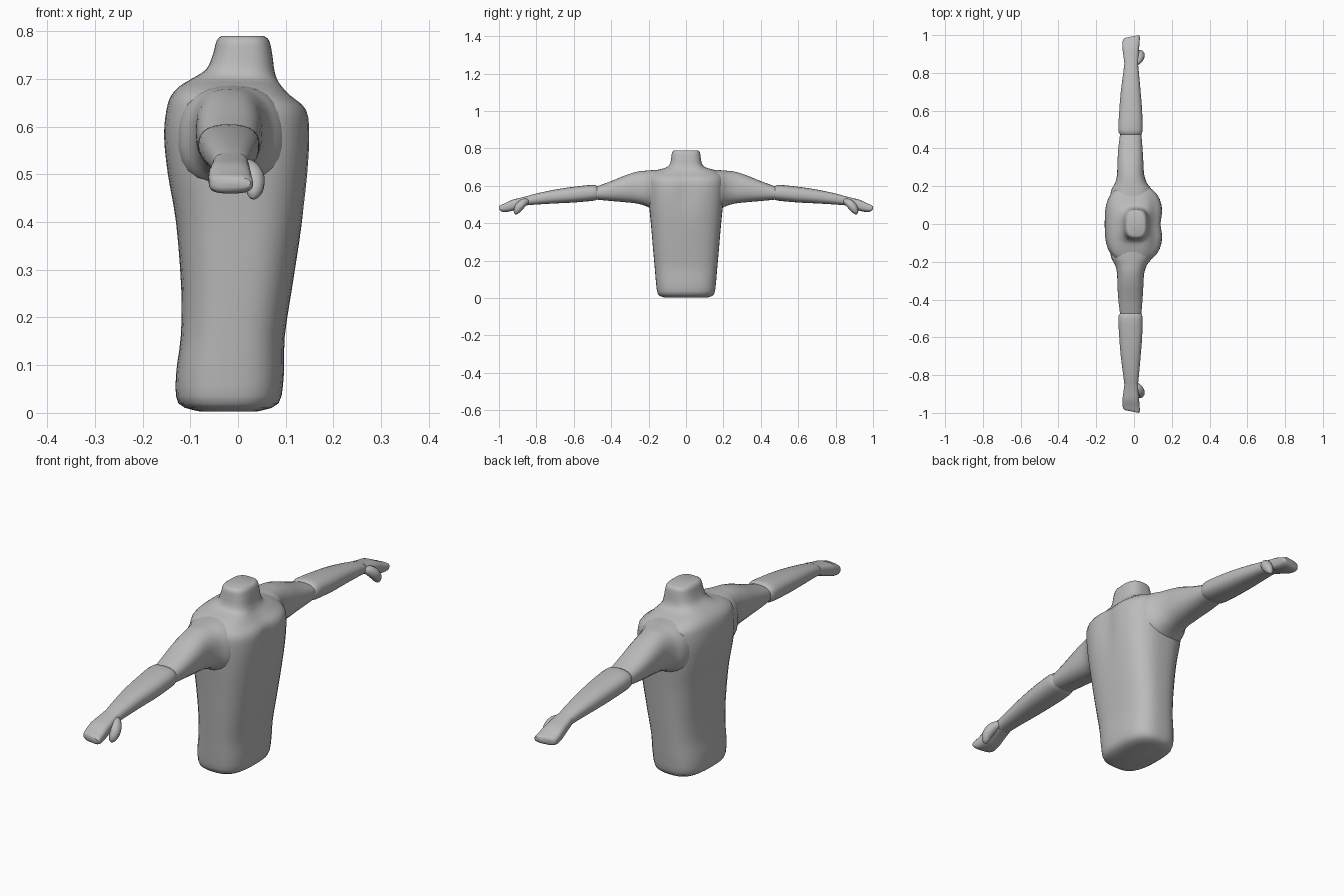
import bpy, bmesh, math
from mathutils import Vector

if "Cube" in bpy.data.objects:
    bpy.data.objects.remove(bpy.data.objects["Cube"])

skin = bpy.data.materials.new("plain grey")
skin.diffuse_color = (0.5, 0.5, 0.5, 1)
skin.use_nodes = True
skin.node_tree.nodes["Principled BSDF"].inputs["Base Color"].default_value = skin.diffuse_color


def refine(rows, steps):
    """Catmull-Rom interpolation of section rows."""
    out = []
    for i in range(len(rows) - 1):
        p0, p1, p2, p3 = (rows[max(0, min(len(rows) - 1, i + k))] for k in (-1, 0, 1, 2))
        for s in range(steps):
            t = s / steps
            out.append([0.5 * (2 * b + (c - a) * t + (2 * a - 5 * b + 4 * c - d) * t * t
                               + (3 * b - a - 3 * c + d) * t ** 3)
                        for a, b, c, d in zip(p0, p1, p2, p3)])
    return out + [list(rows[-1])]


def outline(n, power):
    """Unit superellipse."""
    pts = []
    for i in range(n):
        a = 2 * math.pi * i / n
        c, s = math.cos(a), math.sin(a)
        r = (abs(c) ** power + abs(s) ** power) ** (-1 / power)
        pts.append((r * c, r * s))
    return pts


def loft(name, rings, angle=50):
    bm = bmesh.new()
    rows = [[bm.verts.new(p) for p in ring] for ring in rings]
    n = len(rows[0])
    for a, b in zip(rows, rows[1:]):
        for i in range(n):
            bm.faces.new((a[i], a[(i + 1) % n], b[(i + 1) % n], b[i]))
    bm.faces.new(rows[0])
    bm.faces.new(rows[-1])
    bmesh.ops.recalc_face_normals(bm, faces=bm.faces)
    mesh = bpy.data.meshes.new(name)
    bm.to_mesh(mesh)
    bm.free()
    mesh.materials.append(skin)
    obj = bpy.data.objects.new(name, mesh)
    bpy.context.collection.objects.link(obj)
    bpy.ops.object.select_all(action='DESELECT')
    obj.select_set(True)
    bpy.context.view_layer.objects.active = obj
    bpy.ops.object.shade_smooth_by_angle(angle=math.radians(angle))
    return obj


# Torso and neck: height, back x, chest x, half width
torso = [(0.003, -0.08, 0.04, 0.115), (0.02, -0.125, 0.085, 0.15), (0.08, -0.13, 0.096, 0.16),
         (0.16, -0.12, 0.098, 0.167), (0.26, -0.119, 0.113, 0.176), (0.40, -0.13, 0.135, 0.188),
         (0.50, -0.147, 0.148, 0.198), (0.58, -0.155, 0.153, 0.203), (0.635, -0.15, 0.146, 0.203),
         (0.665, -0.14, 0.113, 0.19), (0.685, -0.122, 0.094, 0.15), (0.70, -0.098, 0.085, 0.102),
         (0.72, -0.067, 0.078, 0.085), (0.75, -0.053, 0.073, 0.079), (0.78, -0.045, 0.066, 0.074),
         (0.79, -0.035, 0.055, 0.062)]
rings = []
for z, x0, x1, hy in refine(torso, 3):
    ring = []
    for u, v in outline(40, 2.9):
        x, y = (x0 + x1) / 2 + u * (x1 - x0) / 2, v * hy
        if u > 0:  # groove between the chest halves
            x -= 0.014 * math.exp(-(y / 0.045) ** 2 - ((z - 0.57) / 0.11) ** 2)
        ring.append((x, y, z))
    rings.append(ring)
loft("torso", rings)

# Arms: distance out, back x, front x, underside z, upper z
upper_arm = [(0.12, -0.13, 0.11, 0.46, 0.688), (0.18, -0.12, 0.095, 0.475, 0.684),
             (0.215, -0.101, 0.07, 0.492, 0.681), (0.26, -0.09, 0.054, 0.505, 0.676),
             (0.32, -0.088, 0.05, 0.512, 0.658), (0.40, -0.083, 0.045, 0.519, 0.625),
             (0.475, -0.074, 0.039, 0.526, 0.598)]
forearm = [(0.475, -0.074, 0.039, 0.526, 0.598), (0.50, -0.083, 0.045, 0.52, 0.605),
           (0.60, -0.078, 0.043, 0.511, 0.595), (0.70, -0.07, 0.035, 0.506, 0.58),
           (0.80, -0.057, 0.026, 0.50, 0.559), (0.85, -0.051, 0.021, 0.496, 0.545)]
hand = [(0.85, -0.051, 0.021, 0.496, 0.545), (0.89, -0.056, 0.024, 0.482, 0.535),
        (0.93, -0.061, 0.027, 0.466, 0.525), (0.965, -0.061, 0.03, 0.46, 0.508),
        (0.985, -0.056, 0.031, 0.463, 0.499), (0.993, -0.045, 0.026, 0.472, 0.493)]
# Thumb: centre x, y, z and radius
thumb = [(0.008, 0.845, 0.52, 0.012), (0.022, 0.865, 0.512, 0.02), (0.032, 0.885, 0.495, 0.023),
         (0.035, 0.90, 0.475, 0.02), (0.032, 0.908, 0.458, 0.014), (0.029, 0.91, 0.449, 0.005)]

for side, label in ((1, "left"), (-1, "right")):
    for part, rows, power in (("upper_arm", upper_arm, 2.5), ("forearm", forearm, 2.5),
                              ("hand", hand, 3.2)):
        rings = []
        for y, x0, x1, z0, z1 in refine(rows, 3):
            ring = []
            for u, v in outline(28, power):
                # fingertips slant forward
                tip = 0.007 * u * max(0, (y - 0.93) / 0.063)
                ring.append(((x0 + x1) / 2 + u * (x1 - x0) / 2, side * (y + tip),
                             (z0 + z1) / 2 + v * (z1 - z0) / 2))
            rings.append(ring)
        loft(label + "_" + part, rings)

    # Thumb hangs down in front of the palm
    pts = refine(thumb, 3)
    rings = []
    for i, (x, y, z, r) in enumerate(pts):
        a, b = pts[max(0, i - 1)], pts[min(len(pts) - 1, i + 1)]
        d = Vector((b[0] - a[0], b[1] - a[1], b[2] - a[2])).normalized()
        e = d.cross(Vector((1, 0, 0))).normalized()
        f = d.cross(e)
        ring = [Vector((x, y, z)) + r * (math.cos(k * math.pi / 7) * e + math.sin(k * math.pi / 7) * f)
                for k in range(14)]
        rings.append([(p.x, side * p.y, p.z) for p in ring])
    loft(label + "_thumb", rings)
